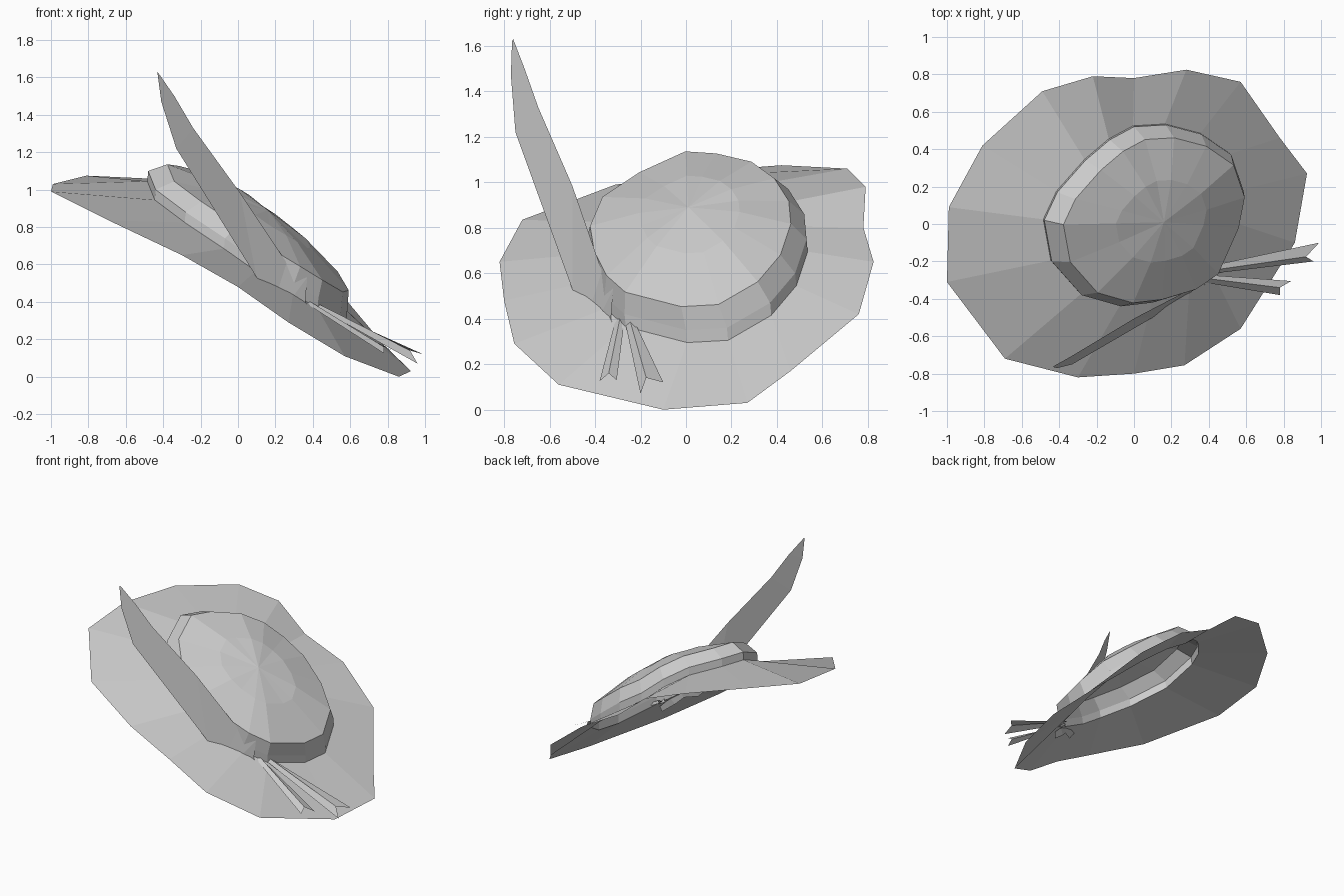
import bpy
from mathutils import Vector as V

if "Cube" in bpy.data.objects:
    bpy.data.objects.remove(bpy.data.objects["Cube"])


def make(name, verts, faces):
    me = bpy.data.meshes.new(name)
    me.from_pydata([tuple(v) for v in verts], [], faces)
    me.update()
    ob = bpy.data.objects.new(name, me)
    bpy.context.collection.objects.link(ob)
    return ob


def loft(name, rings, apex=None):
    """Closed rings of equal size joined by quads, with an optional apex fan."""
    n = len(rings[0])
    verts = [p for r in rings for p in r]
    faces = [(k*n + i, k*n + (i+1) % n, (k+1)*n + (i+1) % n, (k+1)*n + i)
             for k in range(len(rings) - 1) for i in range(n)]
    if apex is not None:
        verts.append(apex)
        b = (len(rings) - 1) * n
        faces += [(b + i, b + (i+1) % n, len(verts) - 1) for i in range(n)]
    # rings run clockwise from above, so flip for outward normals
    return make(name, verts, [f[::-1] for f in faces])


def strip(name, *rows):
    """Open sheet through rows of points."""
    n = len(rows[0])
    verts = [p for r in rows for p in r]
    faces = [(k*n + i, k*n + i + 1, (k+1)*n + i + 1, (k+1)*n + i)
             for k in range(len(rows) - 1) for i in range(n - 1)]
    return make(name, verts, faces)


# Wavy brim edge and the crown's widest ring, sixteen points each
edge = [V(p) for p in (
    (-.99, .09, 1.03), (-.81, .42, 1.075), (-.49, .71, 1.06), (-.22, .79, .98),
    (0, .78, .80), (.28, .825, .65), (.57, .76, .42), (.78, .46, .17),
    (.925, .27, .03), (.86, -.10, 0), (.57, -.56, .11), (.27, -.755, .29),
    (0, -.80, .48), (-.30, -.82, .65), (-.69, -.72, .835), (-1, -.31, .99))]
band = [V(p) for p in (
    (-.48, .02, 1.10), (-.41, .17, 1.09), (-.26, .34, 1.05), (-.13, .45, .97),
    (0, .52, .86), (.17, .53, .75), (.36, .48, .60), (.52, .37, .47),
    (.585, .18, .36), (.55, 0, .35), (.43, -.27, .42), (.30, -.36, .50),
    (.10, -.42, .62), (-.07, -.44, .74), (-.28, -.38, .88), (-.44, -.20, 1.0))]

# Base ring, bevelled cap ring and gently domed top
base = [p + V((-.005, .005, -.055)) for p in band]
mid = V((.05, .04, .72))
cap = [mid + (p - mid) * .91 + V((.055, -.025, .07)) for p in band]
apex = V((.16, .01, .89))
dome = [p.lerp(apex, .5) + V((.012, 0, .016)) for p in cap]

loft("brim", [edge, base])
loft("crown", [base, band, cap, dome], apex)

# Long feather: upper and lower edges of a flat blade, ending in a short quill
upper = [(-.43, -.76, 1.63), (-.34, -.71, 1.5), (-.24, -.65, 1.33), (.01, -.50, .985),
         (.26, -.37, .61), (.37, -.32, .53), (.36, -.33, .40), (.43, -.31, .33)]
lower = [(-.43, -.765, 1.62), (-.41, -.77, 1.47), (-.33, -.75, 1.22), (.10, -.50, .53),
         (.20, -.43, .42), (.28, -.38, .41), (.33, -.345, .36), (.42, -.32, .29)]
strip("feather", upper, lower)


# Two swallow-tailed ribbon ends, each folded along its middle
def ribbon(name, root, left, notch, right):
    root = V(root)
    side = V((0, .02, 0))
    strip(name, (root + side, left), (root + V((.02, 0, .01)), notch), (root - side, right))


ribbon("ribbon_tail_back", (.38, -.25, .395), (.99, -.10, .12), (.92, -.175, .14), (.96, -.20, .07))
ribbon("ribbon_tail_front", (.36, -.29, .395), (.84, -.305, .13), (.78, -.34, .16), (.78, -.38, .125))
